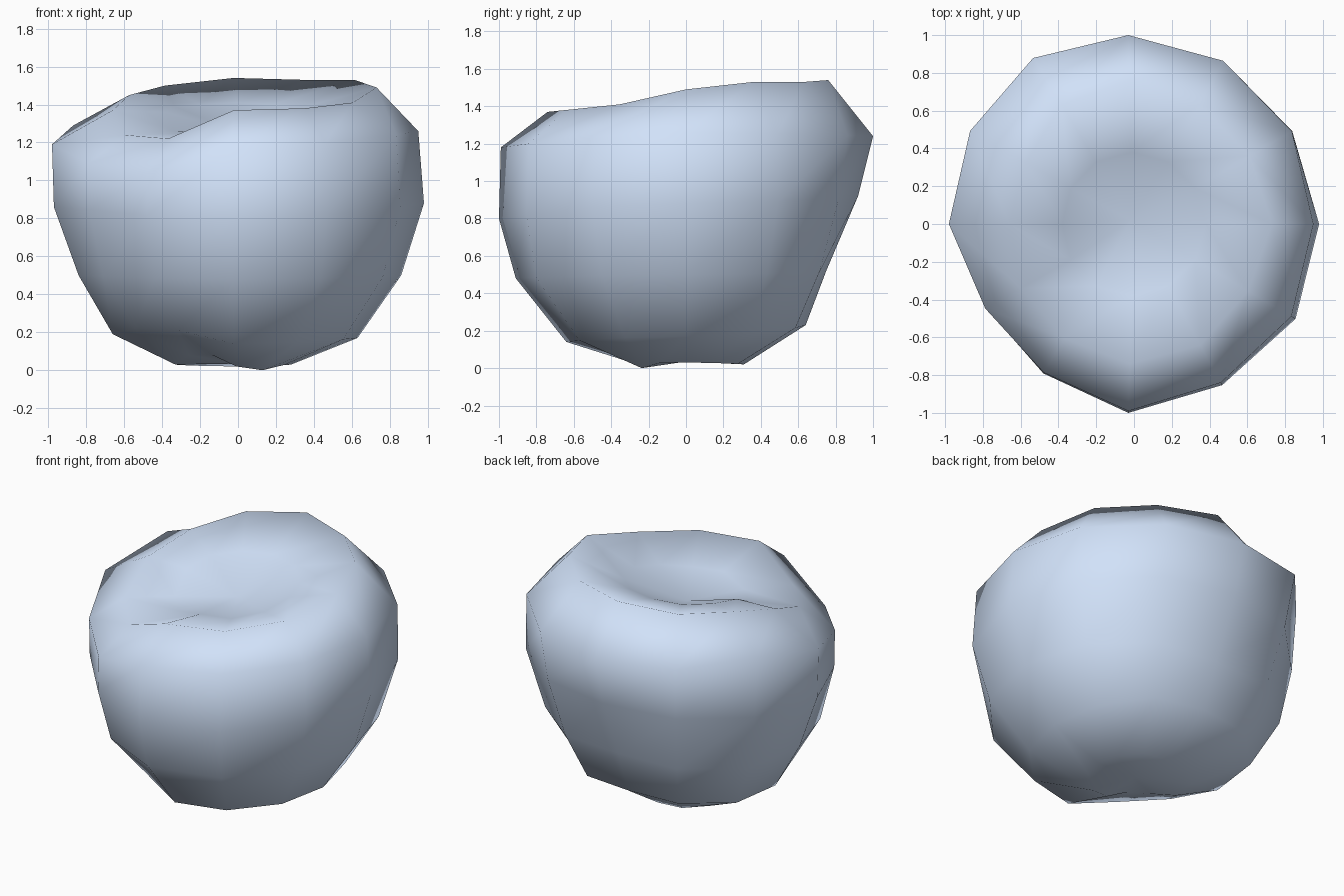
import bpy, bmesh
from math import sin, cos, pi

if "Cube" in bpy.data.objects:
    bpy.data.objects.remove(bpy.data.objects["Cube"])

N = 12
# Rings from bottom to shoulder: (radius, height) at right, back, left, front
rings = [
    [(.28, .03), (.31, .02), (.33, .03), (.26, .02)],
    [(.63, .17), (.64, .23), (.66, .19), (.64, .14)],
    [(.86, .50), (.75, .52), (.84, .50), (.91, .48)],
    [(.98, .88), (.92, .92), (.97, .86), (1.0, .80)],
    [(.95, 1.26), (1.0, 1.24), (.98, 1.19), (.99, 1.18)],
]
# Outline unevenness: widest part, then the lower part
wobble = [1, 1.02, 1.01, 1, 1.02, 1.0, 1, .91, .92, 1, .99, 1.02]
low_wobble = [1, 1.04, 1.06, 1, 1.08, 1.08, 1, .94, .93, 1, 1.03, 1.03]
# Local height changes: {(ring, step): height}
dents = {(0, 7): .08, (0, 8): .08, (0, 10): .0, (1, 7): .22, (1, 8): .21,
         (4, 4): 1.26, (4, 5): 1.29, (4, 7): 1.09, (4, 8): 1.04}
# Lumpy rim and the ring inside the hollow, every 30 degrees from the right
rim_r = [.73, .72, .73, .76, .73, .65, .66, .68, .70, .74, .74, .71]
rim_z = [1.49, 1.53, 1.53, 1.54, 1.50, 1.45, 1.37, 1.24, 1.22, 1.37, 1.38, 1.41]
hollow_z = [1.37, 1.38, 1.40, 1.41, 1.40, 1.39, 1.36, 1.26, 1.25, 1.30, 1.30, 1.33]

bm = bmesh.new()


def point(i, r, z):
    a = 2 * pi * i / N
    return bm.verts.new((r * cos(a) - .03 * abs(sin(a)) * r, r * sin(a), z))


loops = []
for k, ring in enumerate(rings):
    loop = []
    for i in range(N):
        q, step = divmod(i, 3)
        w = sin(step * pi / 6) ** 2
        (r0, z0), (r1, z1) = ring[q], ring[(q + 1) % 4]
        r = (r0 + (r1 - r0) * w) * (wobble[i] if k >= 3 else low_wobble[i])
        loop.append(point(i, r, dents.get((k, i), z0 + (z1 - z0) * w)))
    loops.append(loop)
loops.append([point(i, rim_r[i], rim_z[i]) for i in range(N)])
loops.append([point(i, .38, hollow_z[i]) for i in range(N)])

# Skin between rings, then close both poles
for a, b in zip(loops, loops[1:]):
    for i in range(N):
        j = (i + 1) % N
        bm.faces.new((a[i], a[j], b[j], b[i]))
bottom = bm.verts.new((0, 0, .035))
top = bm.verts.new((-.02, .02, 1.26))
for i in range(N):
    j = (i + 1) % N
    bm.faces.new((bottom, loops[0][j], loops[0][i]))
    bm.faces.new((top, loops[-1][i], loops[-1][j]))
bmesh.ops.recalc_face_normals(bm, faces=bm.faces)
for f in bm.faces:
    f.smooth = True

mesh = bpy.data.meshes.new("fruit_body")
bm.to_mesh(mesh)
bm.free()
obj = bpy.data.objects.new("fruit_body", mesh)
bpy.context.collection.objects.link(obj)

# Pale blue skin
mat = bpy.data.materials.new("pale_blue")
mat.diffuse_color = (.64, .76, .95, 1)
mat.use_nodes = True
mat.node_tree.nodes["Principled BSDF"].inputs["Base Color"].default_value = mat.diffuse_color
mesh.materials.append(mat)
